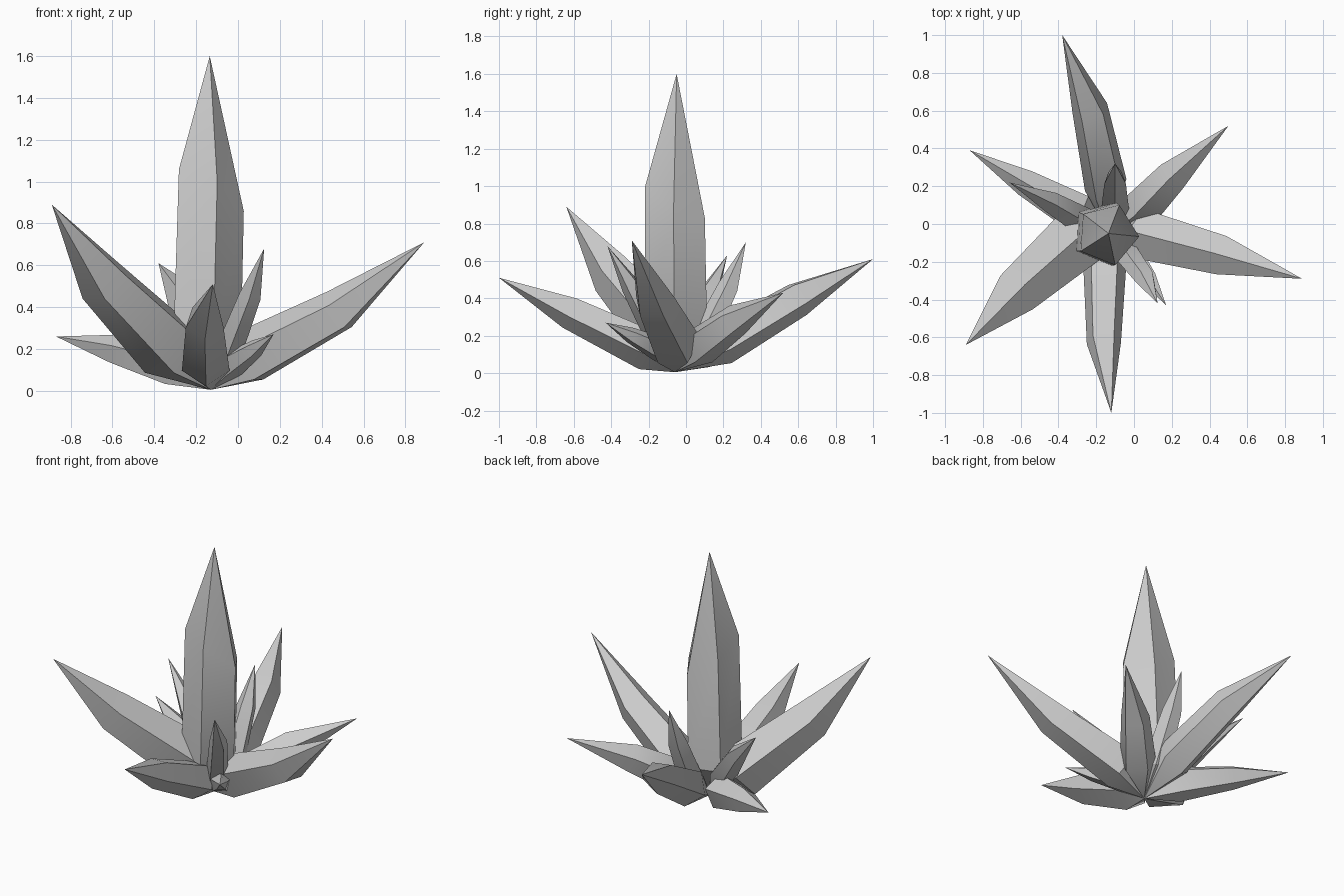
import bpy, bmesh, math
from mathutils import Vector

cube = bpy.data.objects.get("Cube")
if cube:
    bpy.data.objects.remove(cube)

SIDES = 5
CORE = Vector((-0.13, -0.06, 0.005))

grey = bpy.data.materials.new("crystal_grey")
grey.use_nodes = True
grey.diffuse_color = (0.6, 0.6, 0.6, 1)
grey.node_tree.nodes["Principled BSDF"].inputs["Base Color"].default_value = (0.6, 0.6, 0.6, 1)


def ring(bm, centre, axis, radius, spin, slant=0.0):
    """Five-sided section square to the axis, optionally sheared in height."""
    quat = Vector(axis).to_track_quat('Z', 'Y')
    verts = []
    for i in range(SIDES):
        a = math.radians(spin) + i * math.tau / SIDES
        off = quat @ Vector((math.cos(a), math.sin(a), 0)) * radius
        p = Vector(centre) + off
        p.z = max(p.z - slant * (off.x + off.y), 0.0)
        verts.append(bm.verts.new(p))
    return verts


def crystal(name, base, mid, tip, r_base, r_mid, spin=90, slant=0.0):
    """Pointed shard growing from the core through two sections to a tip."""
    bm = bmesh.new()
    base, mid, tip = Vector(base), Vector(mid), Vector(tip)
    low = ring(bm, base, tip - base, r_base, spin)
    high = ring(bm, mid, tip - base, r_mid, spin, slant)
    root = bm.verts.new(CORE)
    top = bm.verts.new(tip)
    for i in range(SIDES):
        j = (i + 1) % SIDES
        bm.faces.new((low[j], low[i], root))
        bm.faces.new((low[i], low[j], high[j], high[i]))
        bm.faces.new((high[i], high[j], top))
    bmesh.ops.recalc_face_normals(bm, faces=bm.faces)
    mesh = bpy.data.meshes.new(name)
    bm.to_mesh(mesh)
    bm.free()
    mesh.materials.append(grey)
    obj = bpy.data.objects.new(name, mesh)
    bpy.context.collection.objects.link(obj)
    bpy.ops.object.select_all(action='DESELECT')
    obj.select_set(True)
    bpy.context.view_layer.objects.active = obj
    bpy.ops.object.shade_smooth_by_angle(angle=math.radians(30))


# Tall upright shard
crystal("main_crystal", (-0.16, -0.05, 0.24), (-0.14, -0.055, 0.94), (-0.135, -0.05, 1.6),
        0.175, 0.168, spin=50, slant=0.5)

# Large leaning shards
crystal("front_crystal", (-0.155, -0.2, 0.13), (-0.16, -0.62, 0.33), (-0.12, -1.0, 0.51), 0.12, 0.095, spin=-90)
crystal("left_crystal", (0.04, -0.055, 0.15), (0.48, -0.17, 0.38), (0.89, -0.29, 0.71), 0.14, 0.11)
crystal("right_front_crystal", (-0.31, -0.09, 0.19), (-0.64, -0.38, 0.52), (-0.89, -0.64, 0.89), 0.17, 0.13)
crystal("back_crystal", (-0.145, 0.19, 0.16), (-0.23, 0.6, 0.4), (-0.38, 1.0, 0.61), 0.12, 0.1, spin=-90)
crystal("left_back_crystal", (0.03, 0.07, 0.14), (0.21, 0.26, 0.28), (0.5, 0.52, 0.43), 0.11, 0.09)
crystal("right_back_crystal", (-0.3, 0.06, 0.12), (-0.58, 0.22, 0.195), (-0.87, 0.39, 0.26), 0.11, 0.075)

# Small shards between the large ones
crystal("small_right_crystal", (-0.28, 0.02, 0.2), (-0.45, 0.12, 0.42), (-0.66, 0.22, 0.63), 0.08, 0.06)
crystal("small_back_crystal", (-0.1, 0.08, 0.15), (-0.1, 0.23, 0.46), (-0.1, 0.32, 0.7), 0.08, 0.06)
crystal("small_front_crystal", (-0.06, -0.13, 0.15), (0.06, -0.29, 0.46), (0.125, -0.42, 0.68), 0.07, 0.055)
crystal("small_low_crystal", (-0.04, -0.13, 0.12), (0.08, -0.29, 0.2), (0.17, -0.43, 0.27), 0.07, 0.045)
